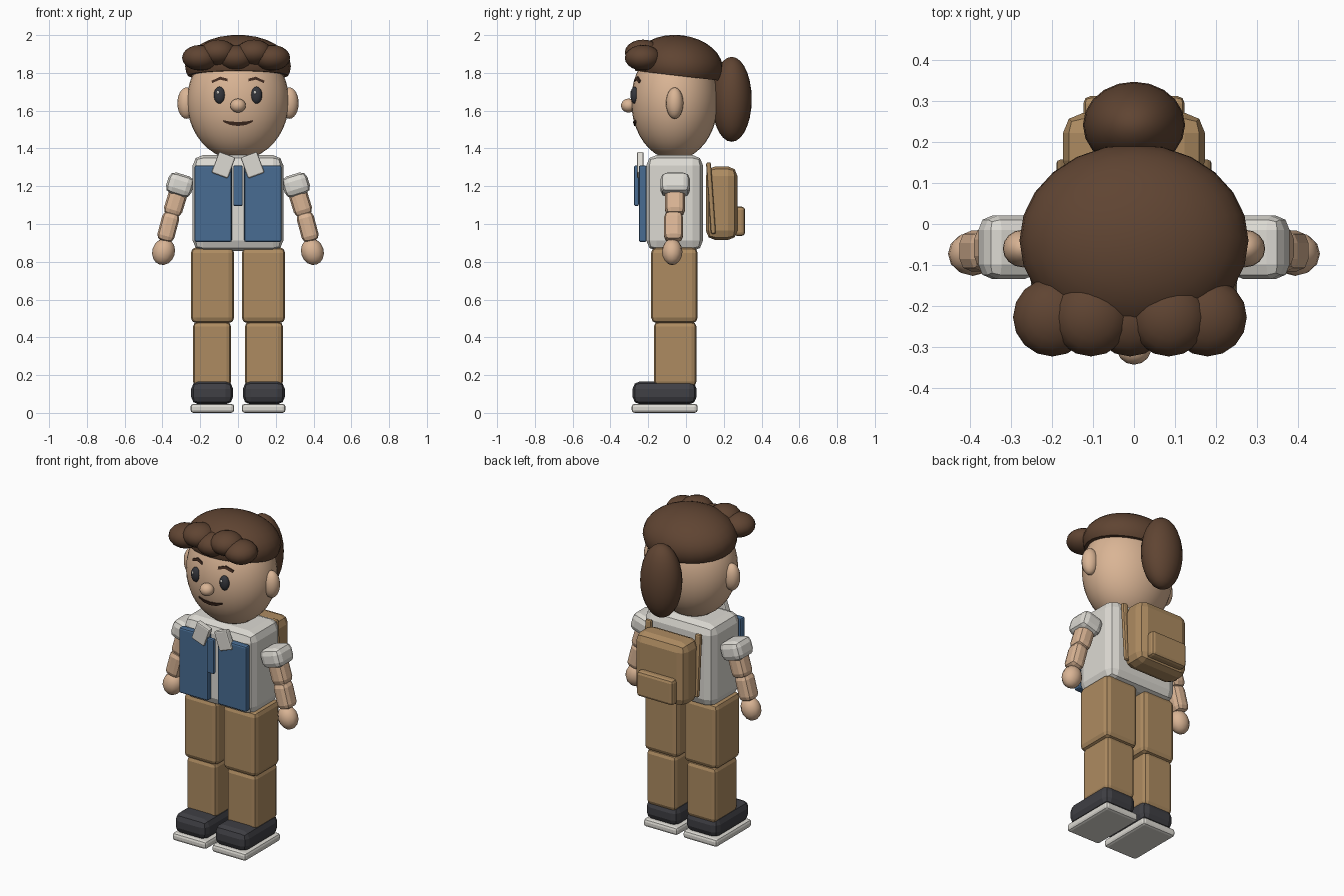
import bpy, bmesh, math
from mathutils import Vector, Matrix

if "Cube" in bpy.data.objects:
    bpy.data.objects.remove(bpy.data.objects["Cube"])


def material(name, rgb):
    m = bpy.data.materials.new(name)
    m.diffuse_color = (*rgb, 1)
    m.use_nodes = True
    m.node_tree.nodes["Principled BSDF"].inputs["Base Color"].default_value = m.diffuse_color
    return m


SKIN = material("skin", (0.70, 0.46, 0.30))
HAIR = material("brown hair", (0.115, 0.058, 0.032))
SHIRT = material("off white", (0.72, 0.70, 0.65))
BLUE = material("vest blue", (0.065, 0.15, 0.29))
TAN = material("tan cloth", (0.42, 0.26, 0.12))
SHOE = material("dark shoe grey", (0.05, 0.05, 0.058))
EYE = material("eye grey", (0.035, 0.037, 0.045))
BROW = material("dark brown", (0.055, 0.025, 0.015))


def finish(bm, name, mat, loc, rot=(0, 0, 0), smooth=40):
    bmesh.ops.recalc_face_normals(bm, faces=bm.faces)
    me = bpy.data.meshes.new(name)
    bm.to_mesh(me)
    bm.free()
    ob = bpy.data.objects.new(name, me)
    bpy.context.collection.objects.link(ob)
    ob.location = loc
    ob.rotation_euler = rot
    me.materials.append(mat)
    if smooth:
        bpy.ops.object.select_all(action='DESELECT')
        bpy.context.view_layer.objects.active = ob
        ob.select_set(True)
        bpy.ops.object.shade_smooth_by_angle(angle=math.radians(smooth))
    return ob


def ball(name, mat, loc, radii, seg=24, rings=16, rot=(0, 0, 0), cut=None):
    """Ellipsoid, optionally cut flat below local height cut."""
    bm = bmesh.new()
    bmesh.ops.create_uvsphere(bm, u_segments=seg, v_segments=rings, radius=1)
    bmesh.ops.scale(bm, vec=radii, verts=bm.verts)
    if cut is not None:
        bmesh.ops.bisect_plane(bm, geom=bm.verts[:] + bm.edges[:] + bm.faces[:],
                               plane_co=(0, 0, cut), plane_no=(0, 0, -1), clear_outer=True)
        bmesh.ops.holes_fill(bm, edges=[e for e in bm.edges if e.is_boundary])
    return finish(bm, name, mat, loc, rot)


def box(name, mat, loc, size, bevel, rot=(0, 0, 0), seg=2):
    """Box with rounded edges and flat facets."""
    bm = bmesh.new()
    bmesh.ops.create_cube(bm, size=1)
    bmesh.ops.scale(bm, vec=size, verts=bm.verts)
    bmesh.ops.bevel(bm, geom=bm.edges[:], offset=bevel, segments=seg,
                    profile=0.5, affect='EDGES')
    return finish(bm, name, mat, loc, rot, 0)


def span(name, mat, lo, hi, bevel):
    """Rounded box given by its two opposite corners."""
    lo, hi = Vector(lo), Vector(hi)
    return box(name, mat, (lo + hi) / 2, hi - lo, bevel)


HC, HR = Vector((0, -0.06, 1.65)), Vector((0.27, 0.23, 0.31))


def face_y(x, z):
    """Depth of the face surface at x, z."""
    return HC.y - HR.y * math.sqrt(max(0, 1 - (x / HR.x) ** 2 - ((z - HC.z) / HR.z) ** 2))


def face_strip(name, top, bottom):
    """Thin plate on the face between two lines of (x, z) points."""
    bm = bmesh.new()
    rows = []
    for line in (top, bottom):
        for off in (-0.006, 0.004):
            rows.append([bm.verts.new((x, face_y(x, z) + off, z)) for x, z in line])
    tf, tb, bf, bb = rows
    for i in range(len(top) - 1):
        for a, b in ((tf, bf), (bf, bb), (bb, tb), (tb, tf)):
            bm.faces.new((a[i], a[i + 1], b[i + 1], b[i]))
    for i in (0, -1):
        bm.faces.new((tf[i], bf[i], bb[i], tb[i]))
    return finish(bm, name, BROW, (0, 0, 0), (0, 0, 0), 0)


# Head, nose and mouth
ball("head", SKIN, HC, HR, 32, 20)
ball("nose", SKIN, (0, -0.304, 1.627), (0.042, 0.04, 0.037), 14, 10)
face_strip("mouth",
           [(-0.08, 1.55), (-0.045, 1.543), (0, 1.54), (0.045, 1.543), (0.08, 1.55)],
           [(-0.077, 1.54), (-0.042, 1.524), (0, 1.519), (0.042, 1.524), (0.077, 1.54)])

# Hair cap, ponytail and fringe
ball("hair_cap", HAIR, (0, -0.04, 1.835), (0.28, 0.237, 0.165), 24, 16,
     (math.radians(-6.7), 0, 0), cut=-0.05)
ball("ponytail", HAIR, (0, 0.242, 1.66), (0.125, 0.106, 0.225), 20, 14)
for i in range(5):
    ball("fringe_curl", HAIR, (-0.2 + 0.095 * i, -0.228, 1.908 if i % 2 else 1.88),
         (0.096, 0.096, 0.068), 16, 10)

# Torso and tie
span("torso", SHIRT, (-0.24, -0.21, 0.857), (0.24, 0.09, 1.365), 0.055)
span("tie", BLUE, (-0.025, -0.275, 1.095), (0.025, -0.25, 1.31), 0.008)

# Backpack
span("backpack", TAN, (-0.174, 0.105, 0.915), (0.174, 0.272, 1.305), 0.05)
span("backpack_pocket", TAN, (-0.124, 0.25, 0.937), (0.124, 0.313, 1.092), 0.018)

# Mirrored parts
for s, side in ((-1, "left"), (1, "right")):
    def n(part):
        return side + "_" + part

    # Face
    ball(n("ear"), SKIN, (s * 0.272, -0.06, 1.64), (0.049, 0.046, 0.083), 16, 12)
    ball(n("eye"), EYE, (s * 0.098, -0.272, 1.682), (0.03, 0.022, 0.045), 16, 12)
    ball(n("eye_glint"), SHIRT, (s * 0.098 - 0.008, -0.291, 1.697), (0.007, 0.004, 0.009), 8, 6)
    face_strip(n("eyebrow"),
               [(s * 0.055, 1.769), (s * 0.095, 1.78), (s * 0.14, 1.758)],
               [(s * 0.055, 1.755), (s * 0.095, 1.764), (s * 0.137, 1.746)])

    # Vest and collar
    span(n("vest_panel"), BLUE, (min(s * 0.23, s * 0.033), -0.25, 0.905),
         (max(s * 0.23, s * 0.033), -0.208, 1.31), 0.01)
    box(n("collar"), SHIRT, (s * 0.077, -0.242, 1.312), (0.092, 0.036, 0.118), 0.008,
        (0, -s * math.radians(20), 0))

    # Arms
    tilt = -s * math.radians(17)
    box(n("sleeve"), SHIRT, (s * 0.307, -0.057, 1.207), (0.14, 0.155, 0.115), 0.035, (0, tilt, 0))
    box(n("upper_arm"), SKIN, (s * 0.325, -0.058, 1.135), (0.1, 0.105, 0.19), 0.032, (0, tilt, 0))
    box(n("forearm"), SKIN, (s * 0.369, -0.066, 0.985), (0.092, 0.1, 0.16), 0.03,
        (0, -s * math.radians(15), 0))
    ball(n("hand"), SKIN, (s * 0.394, -0.073, 0.853), (0.06, 0.054, 0.071), 12, 8, (0, tilt, 0))

    # Legs and shoes
    def leg(part, mat, x0, x1, y0, y1, z0, z1, bevel):
        span(n(part), mat, (min(s * x0, s * x1), y0, z0), (max(s * x0, s * x1), y1, z1), bevel)

    leg("thigh", TAN, 0.02, 0.25, -0.185, 0.062, 0.475, 0.877, 0.03)
    leg("shin", TAN, 0.037, 0.238, -0.17, 0.055, 0.14, 0.482, 0.025)
    leg("shoe", SHOE, 0.026, 0.248, -0.283, 0.056, 0.045, 0.167, 0.04)
    leg("sole", SHIRT, 0.02, 0.252, -0.288, 0.062, 0.0, 0.048, 0.016)

    # Backpack strap
    box(n("backpack_strap"), TAN, (s * 0.17, 0.132, 1.137), (0.04, 0.026, 0.38), 0.01,
        (math.radians(4), 0, 0))
